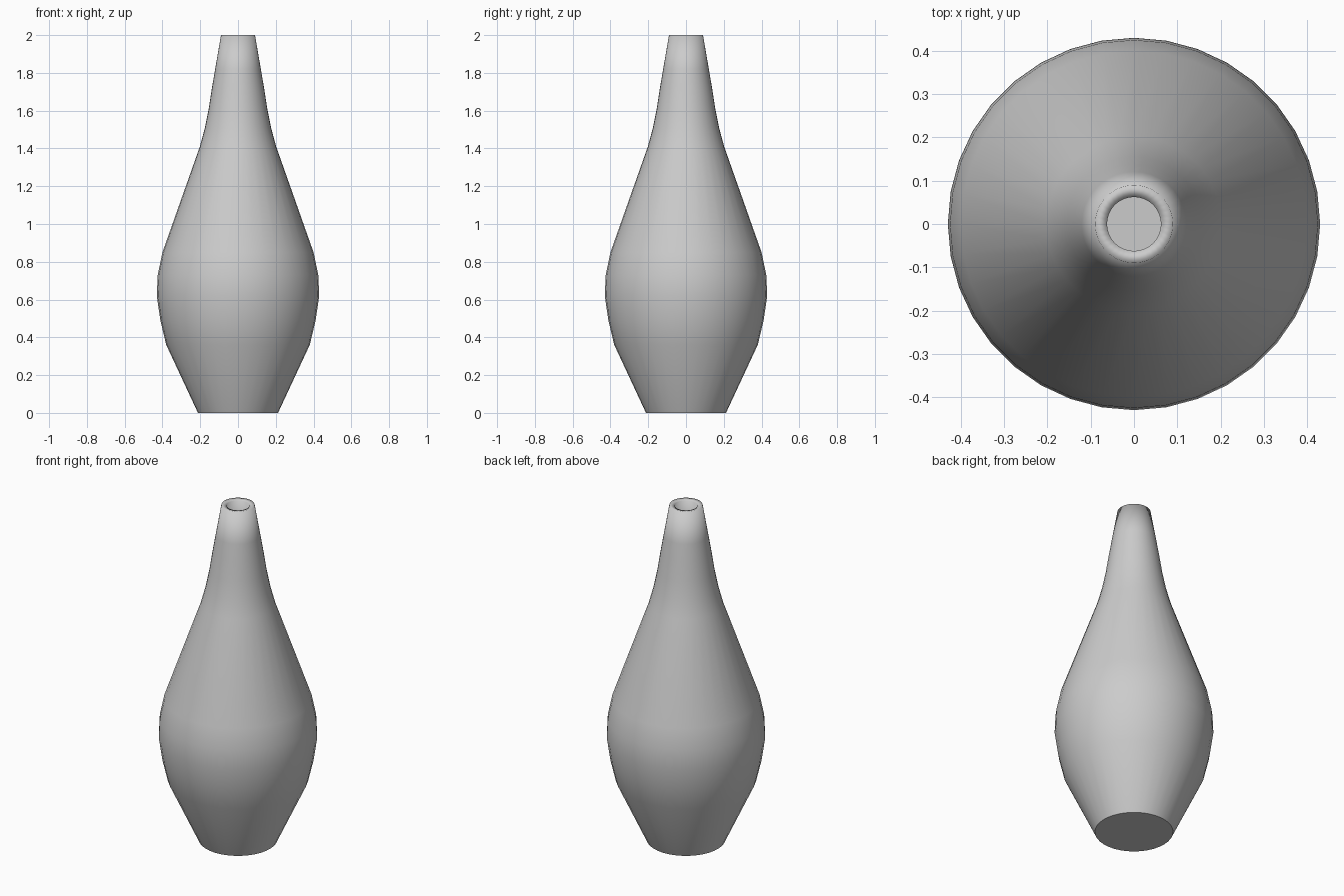
import bpy, bmesh
from math import cos, sin, pi

if "Cube" in bpy.data.objects:
    bpy.data.objects.remove(bpy.data.objects["Cube"])

SIDES = 36

# Outer profile: radius, height
PROFILE = [(0.212, 0.0), (0.38, 0.36), (0.411, 0.49), (0.43, 0.62), (0.425, 0.73),
           (0.40, 0.85), (0.202, 1.41), (0.175, 1.51), (0.155, 1.61), (0.138, 1.72),
           (0.121, 1.82), (0.09, 2.0)]

bm = bmesh.new()

# Turned wall
rings = [[bm.verts.new((r * cos(2 * pi * i / SIDES), r * sin(2 * pi * i / SIDES), z))
          for i in range(SIDES)] for r, z in PROFILE]
for low, high in zip(rings, rings[1:]):
    for i in range(SIDES):
        j = (i + 1) % SIDES
        bm.faces.new((low[i], low[j], high[j], high[i]))

# Flat base with a crisp edge
base = bm.faces.new(rings[0][::-1])
for face in bm.faces:
    face.smooth = True
for edge in base.edges:
    edge.smooth = False

mesh = bpy.data.meshes.new("vase")
bm.to_mesh(mesh)
bm.free()
vase = bpy.data.objects.new("vase", mesh)
bpy.context.collection.objects.link(vase)

# Hollow interior and softly shaded rim
wall = vase.modifiers.new("wall_thickness", "SOLIDIFY")
wall.thickness = 0.028
wall.offset = -1
wall.use_even_offset = True
